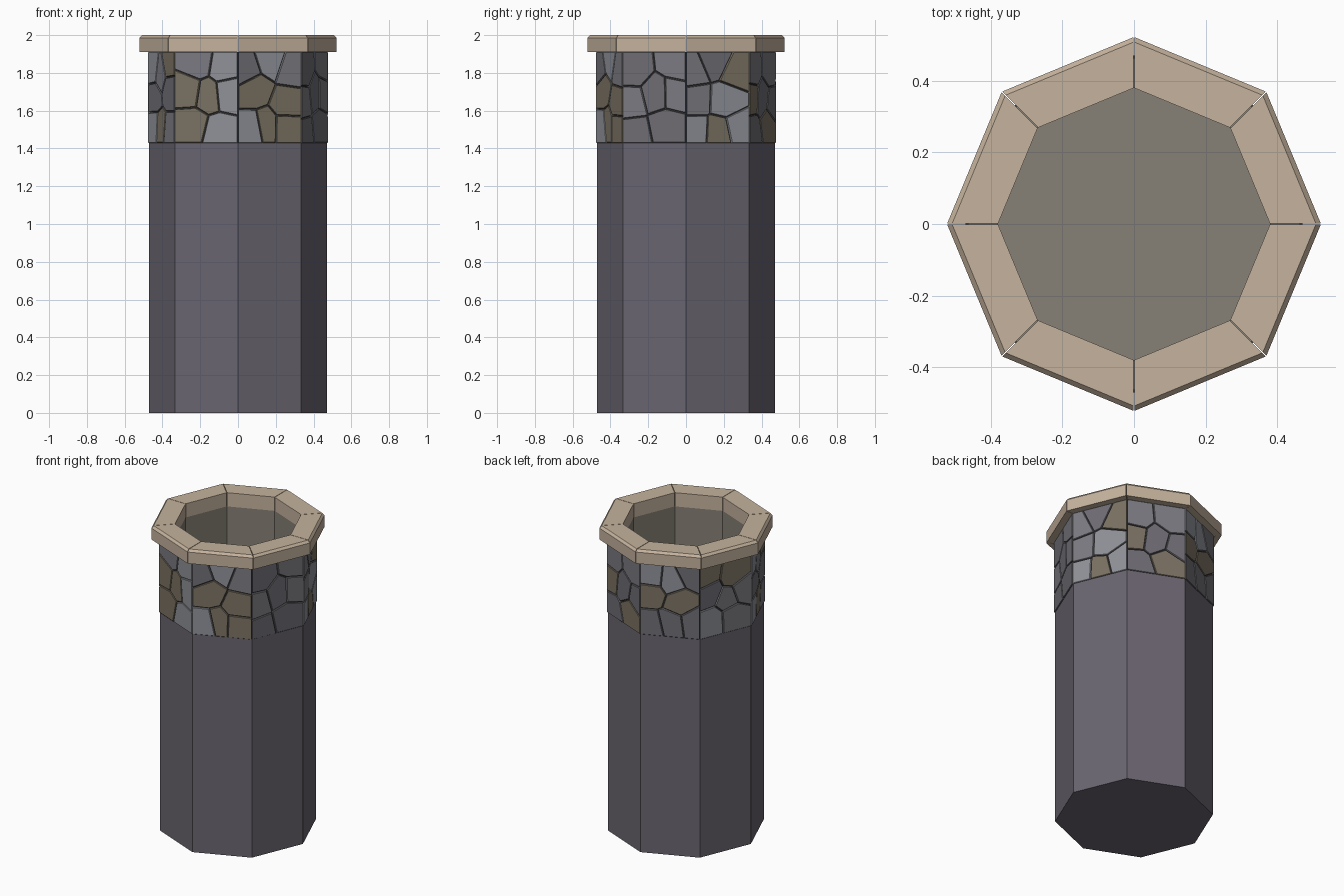
import bpy, bmesh, random
from math import sin, cos, pi
from mathutils import Vector

if "Cube" in bpy.data.objects:
    bpy.data.objects.remove(bpy.data.objects["Cube"])

random.seed(7)
N = 8
STEP = 2 * pi / N


def material(name, rgb):
    m = bpy.data.materials.new(name)
    m.diffuse_color = (*rgb, 1)
    m.use_nodes = True
    m.node_tree.nodes["Principled BSDF"].inputs["Base Color"].default_value = m.diffuse_color
    return m


EARTH = material("dark_base", (0.145, 0.13, 0.16))
MORTAR = material("mortar", (0.06, 0.06, 0.065))
LINING = material("shaft_lining", (0.24, 0.215, 0.18))
RIM = material("rim_stone", (0.56, 0.45, 0.34))
STONES = [material("stone_light", (0.28, 0.29, 0.32)),
          material("stone_mid", (0.20, 0.20, 0.225)),
          material("stone_grey", (0.16, 0.155, 0.175)),
          material("stone_brown", (0.20, 0.17, 0.125))]


def finish(name, bm, mats):
    bmesh.ops.recalc_face_normals(bm, faces=bm.faces)
    me = bpy.data.meshes.new(name)
    bm.to_mesh(me)
    bm.free()
    for m in mats:
        me.materials.append(m)
    ob = bpy.data.objects.new(name, me)
    bpy.context.collection.objects.link(ob)
    return ob


def prism(bm, rings, mat=0):
    """Closed solid from a stack of equal-length rings."""
    vs = [[bm.verts.new(p) for p in r] for r in rings]
    n = len(vs[0])
    faces = [bm.faces.new(vs[0][::-1]), bm.faces.new(vs[-1])]
    for a, b in zip(vs, vs[1:]):
        for i in range(n):
            j = (i + 1) % n
            faces.append(bm.faces.new((a[i], a[j], b[j], b[i])))
    for f in faces:
        f.material_index = mat


# Octagonal body with hollow shaft: (radius, z, material of the wall above)
profile = [(0.47, 0, 0), (0.47, 1.43, 1), (0.464, 1.43, 1), (0.464, 1.91, 2),
           (0.38, 1.91, 2), (0.38, 0.06, 2)]
bm = bmesh.new()
rings = [[bm.verts.new((r * cos(i * STEP), r * sin(i * STEP), z)) for i in range(N)]
         for r, z, _ in profile]
for k in range(len(rings) - 1):
    for i in range(N):
        j = (i + 1) % N
        f = bm.faces.new((rings[k][i], rings[k][j], rings[k + 1][j], rings[k + 1][i]))
        f.material_index = profile[k][2]
bm.faces.new(rings[0][::-1])
bm.faces.new(rings[-1]).material_index = 2
finish("well_body", bm, [EARTH, MORTAR, LINING])


# Stone cladding: jittered cells on each side of the band
def clip(poly, point, normal):
    out = []
    for a, b in zip(poly, poly[1:] + poly[:1]):
        da, db = (a - point).dot(normal), (b - point).dot(normal)
        if da >= 0:
            out.append(a)
        if da * db < 0:
            out.append(a.lerp(b, da / (da - db)))
    return out


R_OUT, R_BACK, Z0, Z1, GAP = 0.477, 0.46, 1.43, 1.91, 0.003
HALF = R_OUT * sin(STEP / 2)
bm = bmesh.new()
for side in range(N):
    mid = (side + 0.5) * STEP

    def place(p, radius):
        d, u = radius * cos(STEP / 2), p.x * radius / R_OUT
        return (d * cos(mid) - u * sin(mid), d * sin(mid) + u * cos(mid), p.y)

    counts = (2, 3, 2) if side % 2 else (3, 2, 3)
    seeds = []
    for row, cols in enumerate(counts):
        for c in range(cols):
            seeds.append(Vector((
                -HALF + 2 * HALF * (c + 0.5 + random.uniform(-0.25, 0.25)) / cols,
                Z0 + (Z1 - Z0) * (row + 0.5 + random.uniform(-0.28, 0.28)) / 3)))
    for s in seeds:
        w = HALF - 0.002
        cell = [Vector(p) for p in ((-w, Z0), (w, Z0), (w, Z1), (-w, Z1))]
        for o in seeds:
            if o is not s:
                n = (s - o).normalized()
                cell = clip(cell, (s + o) / 2 + n * GAP, n)
        centre = sum(cell, Vector((0, 0))) / len(cell)
        face = [centre.lerp(p, 0.97) for p in cell]
        prism(bm, [[place(p, R_BACK) for p in cell],
                   [place(p, R_OUT - 0.003) for p in cell],
                   [place(p, R_OUT) for p in face]], random.randrange(4))
finish("stone_cladding", bm, STONES)

# Rim: eight mitred blocks with a chamfered outer top edge
section = [(0.38, 1.91), (0.522, 1.91), (0.522, 1.985), (0.508, 2.0), (0.38, 2.0)]
bm = bmesh.new()
for side in range(N):
    mid = (side + 0.5) * STEP
    ends = []
    for s in (-1, 1):
        ring = []
        for r, z in section:
            d, u = r * cos(STEP / 2), s * (r * sin(STEP / 2) - 0.0015)
            ring.append((d * cos(mid) - u * sin(mid), d * sin(mid) + u * cos(mid), z))
        ends.append(ring)
    prism(bm, ends)
finish("rim_blocks", bm, [RIM])
